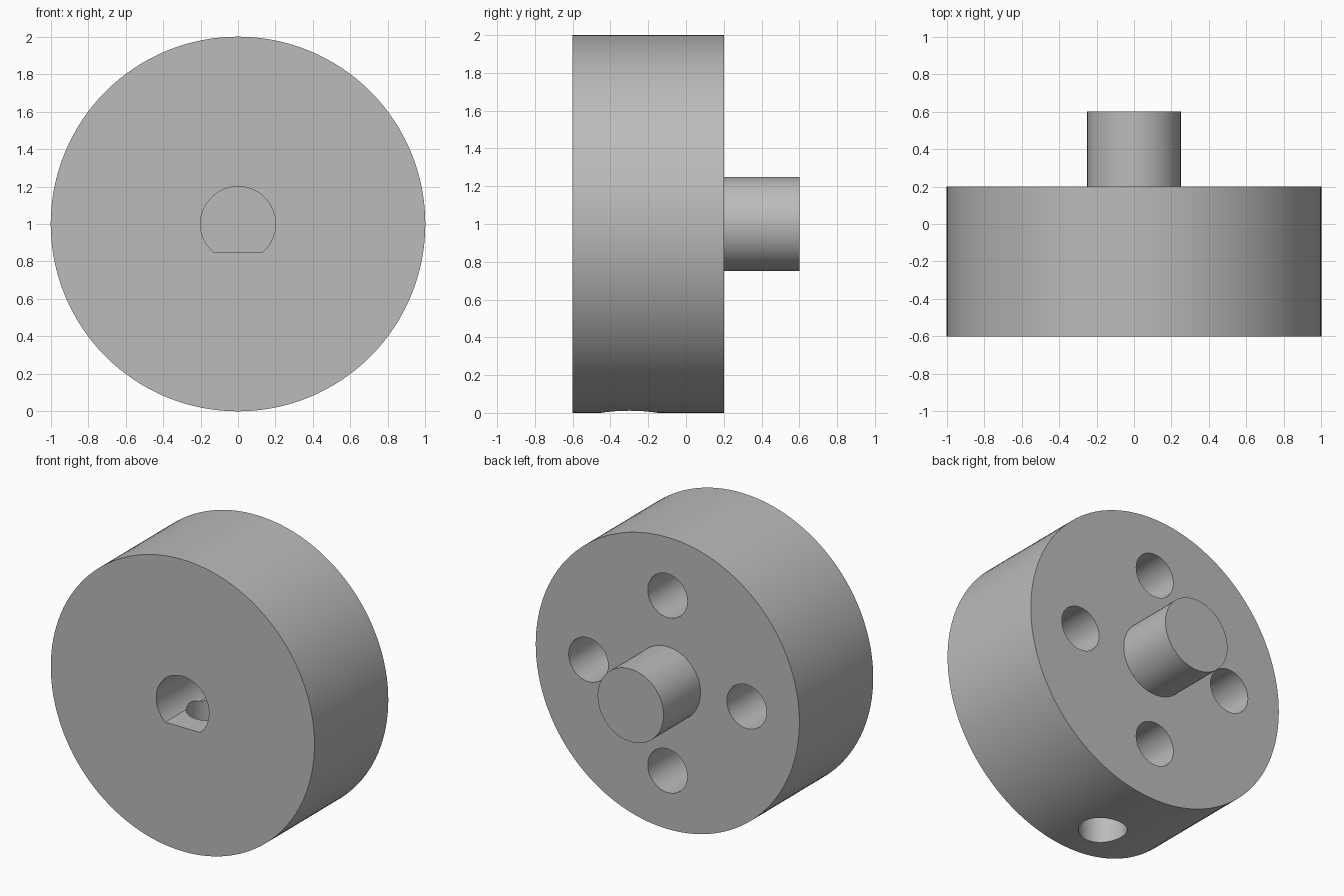
import bpy, bmesh, math
from mathutils import Matrix, Vector

if "Cube" in bpy.data.objects:
    bpy.data.objects.remove(bpy.data.objects["Cube"], do_unlink=True)

grey = bpy.data.materials.new("plain grey")
grey.use_nodes = True
colour = (0.5, 0.5, 0.5, 1)
grey.diffuse_color = colour
grey.node_tree.nodes["Principled BSDF"].inputs["Base Color"].default_value = colour

AXIS_Z = 1.0  # height of the hub axis


def cylinder(name, radius, start, end, segments=64, flat=None):
    """Solid cylinder from start to end; flat trims the lower side to a height."""
    start, end = Vector(start), Vector(end)
    along = end - start
    bm = bmesh.new()
    turn = along.to_track_quat('Z', 'Y').to_matrix().to_4x4()
    bmesh.ops.create_cone(bm, cap_ends=True, segments=segments, radius1=radius,
                          radius2=radius, depth=along.length,
                          matrix=Matrix.Translation((start + end) / 2) @ turn)
    if flat is not None:
        cut = bmesh.ops.bisect_plane(bm, geom=bm.verts[:] + bm.edges[:] + bm.faces[:],
                                     plane_co=(0, 0, flat), plane_no=(0, 0, -1),
                                     clear_outer=True)
        rim = [g for g in cut["geom_cut"] if isinstance(g, bmesh.types.BMEdge)]
        bmesh.ops.holes_fill(bm, edges=[e for e in bm.edges if e.is_boundary] or rim)
    bmesh.ops.recalc_face_normals(bm, faces=bm.faces[:])
    mesh = bpy.data.meshes.new(name)
    bm.to_mesh(mesh)
    bm.free()
    mesh.materials.append(grey)
    obj = bpy.data.objects.new(name, mesh)
    bpy.context.collection.objects.link(obj)
    return obj


def combine(target, tool, operation):
    """Apply a boolean and discard the tool."""
    bpy.context.view_layer.objects.active = target
    mod = target.modifiers.new(tool.name, 'BOOLEAN')
    mod.object, mod.operation, mod.solver = tool, operation, 'EXACT'
    bpy.ops.object.modifier_apply(modifier=mod.name)
    bpy.data.objects.remove(tool, do_unlink=True)


# Thick disc with a round boss on the back
hub = cylinder("hub", 1, (0, -0.6, AXIS_Z), (0, 0.2, AXIS_Z), 128)
combine(hub, cylinder("boss", 0.25, (0, 0.1, AXIS_Z), (0, 0.6, AXIS_Z)), 'UNION')

# D-shaped shaft bore in the front
combine(hub, cylinder("shaft_bore", 0.2, (0, -0.7, AXIS_Z), (0, 0, AXIS_Z),
                      flat=0.85), 'DIFFERENCE')

# Set screw hole from the rim up into the bore
combine(hub, cylinder("set_screw_hole", 0.15, (0, -0.3, -0.1), (0, -0.3, AXIS_Z)),
        'DIFFERENCE')

# Four blind mounting holes around the boss
for i in range(4):
    a = i * math.pi / 2
    x, z = 0.6 * math.cos(a), AXIS_Z + 0.6 * math.sin(a)
    combine(hub, cylinder("mounting_hole", 0.15, (x, -0.2, z), (x, 0.3, z)),
            'DIFFERENCE')

bpy.ops.object.select_all(action='DESELECT')
hub.select_set(True)
bpy.context.view_layer.objects.active = hub
bpy.ops.object.shade_smooth_by_angle(angle=math.radians(30))
